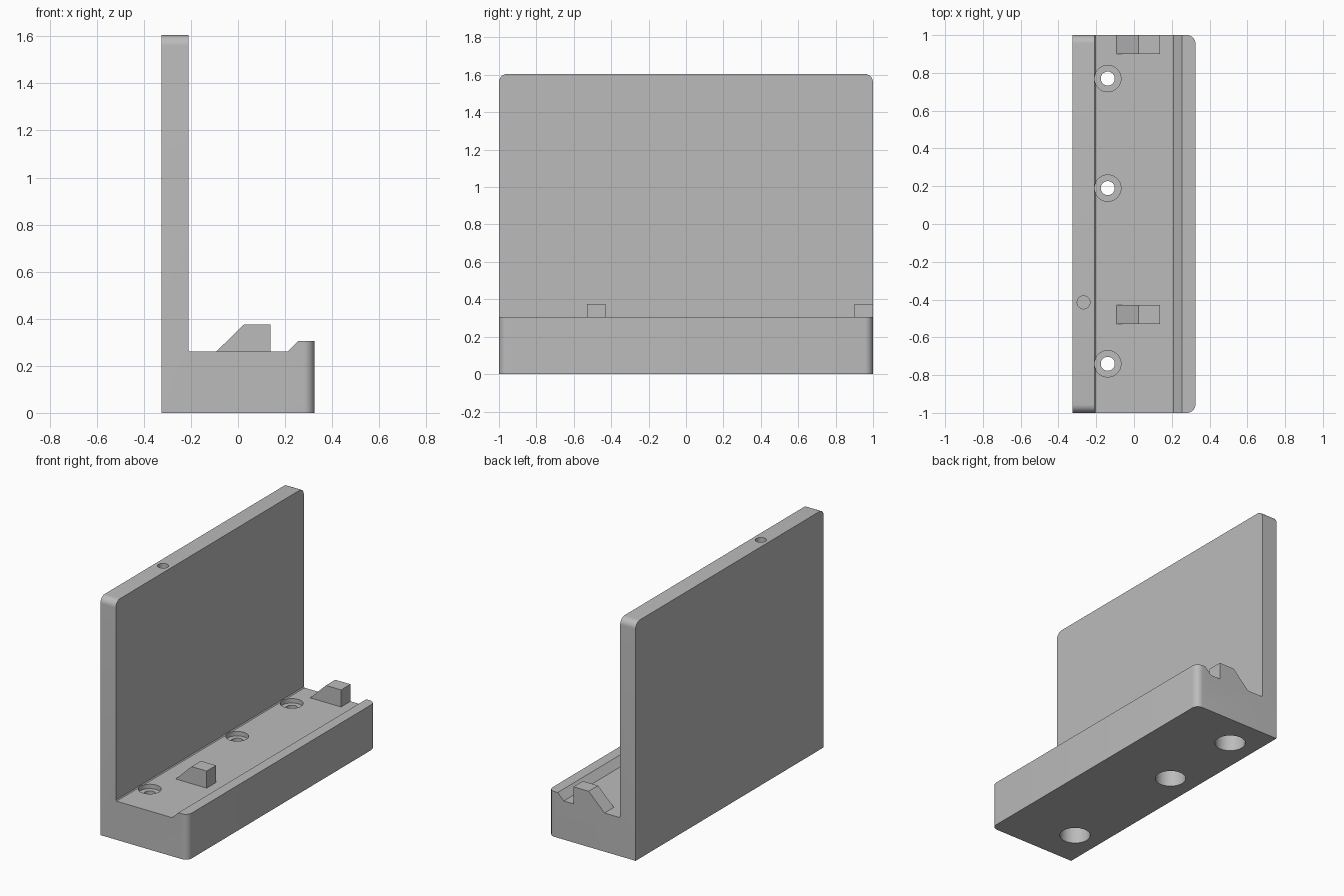
import bpy, bmesh
from mathutils import Matrix

cube = bpy.data.objects.get("Cube")
if cube:
    bpy.data.objects.remove(cube, do_unlink=True)

grey = bpy.data.materials.new("plain grey")
grey.use_nodes = True
GREY = (0.5, 0.5, 0.5, 1)
grey.diffuse_color = GREY
grey.node_tree.nodes["Principled BSDF"].inputs["Base Color"].default_value = GREY


def make_object(name, bm):
    bmesh.ops.recalc_face_normals(bm, faces=bm.faces)
    mesh = bpy.data.meshes.new(name)
    bm.to_mesh(mesh)
    bm.free()
    mesh.materials.append(grey)
    obj = bpy.data.objects.new(name, mesh)
    bpy.context.collection.objects.link(obj)
    return obj


def extrude_profile(points, y0, y1):
    """Closed x-z profile swept along y."""
    bm = bmesh.new()
    face = bm.faces.new([bm.verts.new((x, y0, z)) for x, z in points])
    new = bmesh.ops.extrude_face_region(bm, geom=[face])["geom"]
    verts = [v for v in new if isinstance(v, bmesh.types.BMVert)]
    bmesh.ops.translate(bm, verts=verts, vec=(0, y1 - y0, 0))
    return bm


def round_edges(bm, test, radius):
    edges = [e for e in bm.edges if test(e.verts[0].co, e.verts[1].co)]
    bmesh.ops.bevel(bm, geom=edges, offset=radius, segments=8,
                    profile=0.5, affect="EDGES")


def cut_hole(target, x, y, z0, z1, radius):
    bm = bmesh.new()
    bmesh.ops.create_cone(bm, cap_ends=True, segments=48, radius1=radius,
                          radius2=radius, depth=z1 - z0,
                          matrix=Matrix.Translation((x, y, (z0 + z1) / 2)))
    cutter = make_object("hole_cutter", bm)
    cutter.hide_render = True
    bpy.context.view_layer.objects.active = target
    mod = target.modifiers.new("hole", "BOOLEAN")
    mod.operation = "DIFFERENCE"
    mod.solver = "EXACT"
    mod.object = cutter
    bpy.ops.object.modifier_apply(modifier=mod.name)
    bpy.data.objects.remove(cutter, do_unlink=True)


# L-shaped bracket with a raised front lip
BACK, WALL, LIP, FLOOR, TOP = -0.325, -0.21, 0.325, 0.26, 1.605
bm = extrude_profile([(BACK, 0), (LIP, 0), (LIP, 0.305), (0.255, 0.305),
                      (0.21, FLOOR), (WALL + 0.006, FLOOR),
                      (WALL, FLOOR + 0.006), (WALL, TOP), (BACK, TOP)], -1, 1)
# rounded upright corners of the lip and upper corners of the wall
round_edges(bm, lambda a, b: min(a.x, b.x) > LIP - 0.001
            and abs(a.z - b.z) > 0.1, 0.045)
round_edges(bm, lambda a, b: min(a.z, b.z) > TOP - 0.001
            and abs(a.x - b.x) > 0.05, 0.045)
bracket = make_object("bracket", bm)

# screw holes: shallow top recess, through hole, wide bottom bore
for y in (-0.74, 0.19, 0.77):
    cut_hole(bracket, -0.139, y, FLOOR - 0.03, FLOOR + 0.1, 0.07)
    cut_hole(bracket, -0.139, y, 0.05, FLOOR + 0.1, 0.037)
    cut_hole(bracket, -0.139, y, -0.1, 0.14, 0.095)

# blind hole in the top of the wall
cut_hole(bracket, -0.267, -0.415, TOP - 0.2, TOP + 0.1, 0.034)

# wedge-shaped stops on the floor
wedge = [(-0.095, FLOOR - 0.002), (-0.093, FLOOR), (0.025, 0.375),
         (0.138, 0.375), (0.138, FLOOR - 0.002)]
for name, y0, y1 in (("front_stop", -0.53, -0.43), ("back_stop", 0.9, 1.0)):
    make_object(name, extrude_profile(wedge, y0, y1))

# smooth the rounded surfaces, keep the edges sharp
bpy.ops.object.select_all(action="DESELECT")
bracket.select_set(True)
bpy.context.view_layer.objects.active = bracket
bpy.ops.object.shade_smooth_by_angle(angle=0.5)
